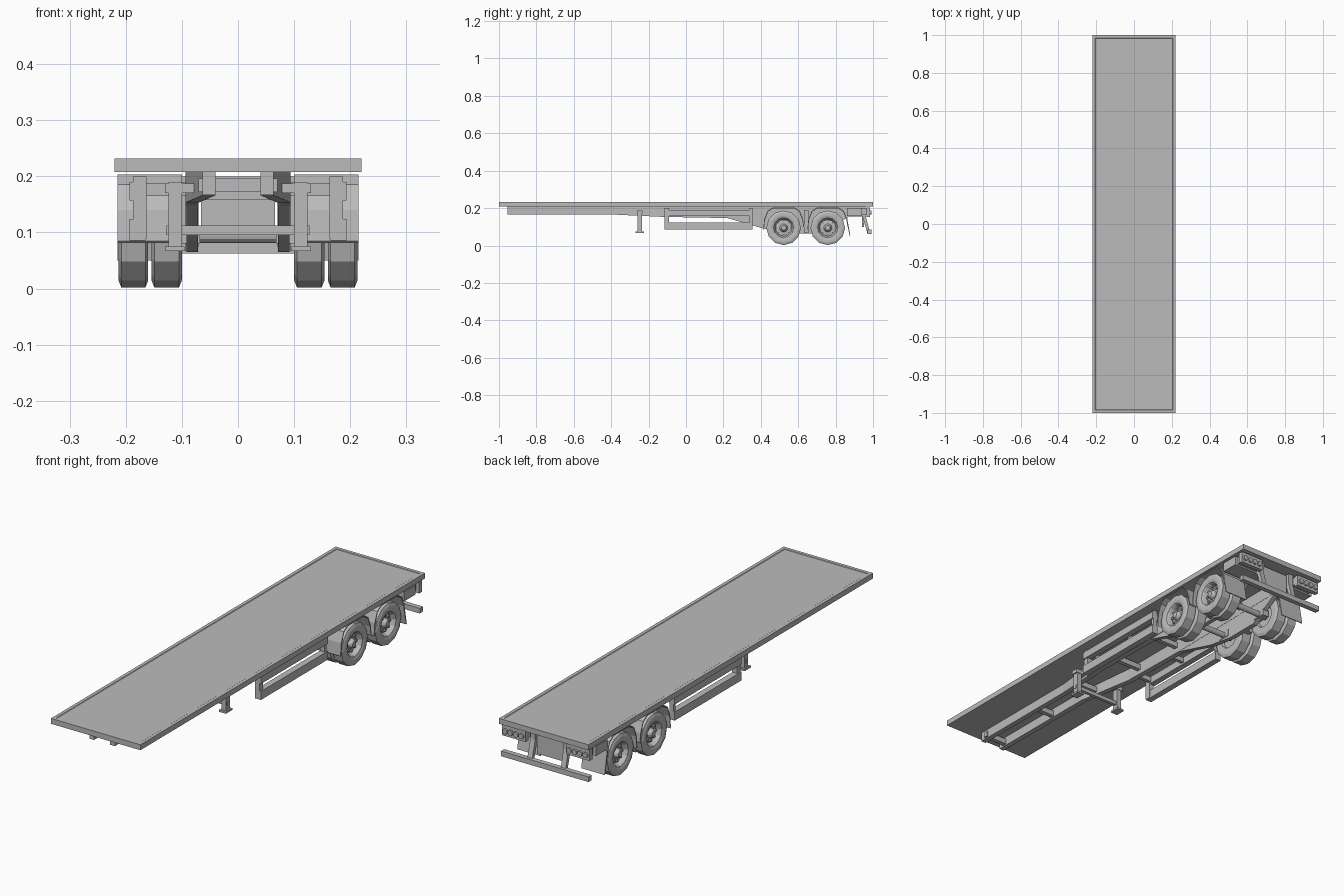
import bpy, bmesh, math
from mathutils import Matrix, Vector

cube = bpy.data.objects.get("Cube")
if cube:
    bpy.data.objects.remove(cube, do_unlink=True)

# One painted grey for the whole trailer
grey = bpy.data.materials.new("plain grey")
grey.use_nodes = True
colour = (0.5, 0.5, 0.5, 1)
grey.diffuse_color = colour
grey.node_tree.nodes["Principled BSDF"].inputs["Base Color"].default_value = colour


def finish(name, bm, mirror=False):
    bmesh.ops.recalc_face_normals(bm, faces=bm.faces)
    mesh = bpy.data.meshes.new(name)
    bm.to_mesh(mesh)
    bm.free()
    mesh.materials.append(grey)
    ob = bpy.data.objects.new(name, mesh)
    bpy.context.collection.objects.link(ob)
    if mirror:
        ob.modifiers.new("both_sides", 'MIRROR').use_axis[0] = True
    return ob


def add_box(bm, x, y, z):
    size = Vector((x[1] - x[0], y[1] - y[0], z[1] - z[0]))
    mid = Vector((sum(x) / 2, sum(y) / 2, sum(z) / 2))
    m = Matrix.Translation(mid) @ Matrix.Diagonal(size.to_4d())
    return bmesh.ops.create_cube(bm, size=1, matrix=m)


def box(name, x, y, z, mirror=False):
    bm = bmesh.new()
    add_box(bm, x, y, z)
    return finish(name, bm, mirror)


def loft(bm, rings, closed_ends=True):
    """Skin a list of equally sized point rings."""
    vs = [[bm.verts.new(p) for p in r] for r in rings]
    n = len(vs[0])
    for a, b in zip(vs, vs[1:]):
        for i in range(n):
            j = (i + 1) % n
            bm.faces.new((a[i], a[j], b[j], b[i]))
    if closed_ends:
        bm.faces.new(vs[0])
        bm.faces.new(vs[-1])


def prism(name, profile, x, mirror=True):
    """Extrude a (y, z) outline across x."""
    bm = bmesh.new()
    loft(bm, [[(s, py, pz) for py, pz in profile] for s in x])
    return finish(name, bm, mirror)


def add_cylinder(bm, centre, radius, length, axis, sides=12):
    turn = Matrix.Rotation(math.pi / 2, 4, axis)
    bmesh.ops.create_cone(bm, cap_ends=True, segments=sides, radius1=radius, radius2=radius,
                          depth=length, matrix=Matrix.Translation(centre) @ turn)


def lathe(name, profile, y, z, sides):
    """Turn an (x, radius) outline about an axle line."""
    bm = bmesh.new()
    rings = []
    for k in range(sides):
        a = 2 * math.pi * k / sides
        rings.append([(px, y + r * math.sin(a), z - r * math.cos(a)) for px, r in profile])
    loft(bm, rings + [rings[0]], closed_ends=False)
    bmesh.ops.remove_doubles(bm, verts=bm.verts, dist=1e-5)
    return finish(name, bm, True)


# Flat deck with a shallow sunk floor
bm = bmesh.new()
add_box(bm, (-.22, .22), (-1, 1), (.208, .232))
top = max(bm.faces, key=lambda f: f.calc_center_median().z)
bmesh.ops.inset_region(bm, faces=[top], thickness=.02)
bmesh.ops.inset_region(bm, faces=[top], thickness=.004, depth=-.002)
finish("deck", bm)

# Chassis rails, narrow at the nose and wider over the bogie
stations = [(-.955, .040, .063, .167), (-.40, .040, .063, .166),
            (-.12, .070, .094, .153), (.21, .070, .094, .147), (.96, .070, .094, .155)]
bm = bmesh.new()
loft(bm, [[(a, y, zb), (b, y, zb), (b, y, .208), (a, y, .208)] for y, a, b, zb in stations])
finish("chassis_rail", bm, True)

# Bogie side frame dropping below the rails
prism("bogie_frame", [(.21, .15), (.43, .086), (.56, .065), (.72, .065), (.88, .16), (.88, .2), (.21, .2)],
      (.071, .092))

# Cross members between and outside the rails
for y, half in ((-.92, .07), (-.6, .05), (-.32, .06), (-.05, .08), (.2, .08), (.64, .08)):
    box("cross_member", (-half, half), (y - .01, y + .01), (.172, .196))
for y in (-.09, .13, .34):
    box("outrigger", (.08, .18), (y - .008, y + .008), (.165, .187), True)

# Landing legs
box("leg_bracket", (.073, .13), (-.262, -.232), (.17, .187), True)
box("leg_post", (.1, .124), (-.26, -.234), (.075, .19), True)
box("leg_foot", (.095, .13), (-.27, -.225), (.067, .075), True)
box("leg_tie_bar", (-.127, .127), (-.254, -.24), (.095, .112))

# Side guards
box("guard_front_post", (.163, .187), (-.115, -.09), (.088, .2), True)
box("guard_rear_post", (.168, .187), (.34, .355), (.088, .2), True)
box("guard_upper_rail", (.165, .193), (-.115, .355), (.157, .19), True)
box("guard_lower_rail", (.165, .193), (-.115, .355), (.086, .124), True)

# Wheels, axles and mudguards
axle_z = .0945
outer_wheel = [(.207, 0), (.207, .013), (.2, .018), (.19, .022), (.186, .044), (.203, .05),
               (.209, .054), (.213, .066), (.213, .08), (.208, .0925), (.165, .0925),
               (.16, .08), (.16, .05), (.165, 0)]
inner_tyre = [(.154, 0), (.154, .08), (.149, .0925), (.105, .0925), (.1, .08), (.1, .05), (.11, .045), (.11, 0)]
arch = [(-.109, .085), (-.104, .14), (-.086, .185), (-.058, .203), (.058, .203),
        (.086, .185), (.104, .14), (.109, .1)]
for label, y in (("front", .522), ("rear", .758)):
    lathe(label + "_outer_wheel", outer_wheel, y, axle_z, 12)
    lathe(label + "_inner_tyre", inner_tyre, y, axle_z, 12)

    # Wheel nuts
    bm = bmesh.new()
    for k in range(8):
        a = math.pi * k / 4
        add_cylinder(bm, (.19, y + .033 * math.cos(a), axle_z + .033 * math.sin(a)), .006, .01, 'Y', 6)
    finish(label + "_wheel_nuts", bm, True)

    bm = bmesh.new()
    add_cylinder(bm, (0, y, axle_z), .013, .33, 'Y')
    finish(label + "_axle", bm)

    # Bent sheet over the wheel pair
    inside = [(py * .965, pz - .004) for py, pz in reversed(arch)]
    prism(label + "_mudguard", [(y + py, pz) for py, pz in arch + inside], (.1, .215))
    box(label + "_spring_seat", (.068, .1), (y - .03, y + .03), (.08, .112), True)

# Hanger between the axles and the rear mud flap
box("suspension_hanger", (.094, .12), (.63, .655), (.067, .19), True)
prism("mud_flap", [(.856, .15), (.875, .05), (.879, .05), (.861, .15)], (.1, .215))

# Rear body: cross beam, plate panel, lamp boards
box("rear_beam", (-.215, .215), (.86, .94), (.158, .2))
box("rear_panel", (-.066, .066), (.94, .952), (.098, .2))
box("lamp_board", (.1, .215), (.965, .985), (.153, .203), True)
box("lamp_board_mount", (.1, .2), (.935, .967), (.165, .2), True)
bm = bmesh.new()
for k in range(4):
    add_cylinder(bm, (.118 + k * .0265, .987, .176), .0115, .012, 'X')
finish("rear_lamps", bm, True)

# Underride bar on raked arms
prism("underride_arm", [(.93, .2), (.95, .2), (.985, .065), (.97, .065)], (.07, .094))
box("underride_bar", (-.215, .215), (.97, .992), (.062, .085))
